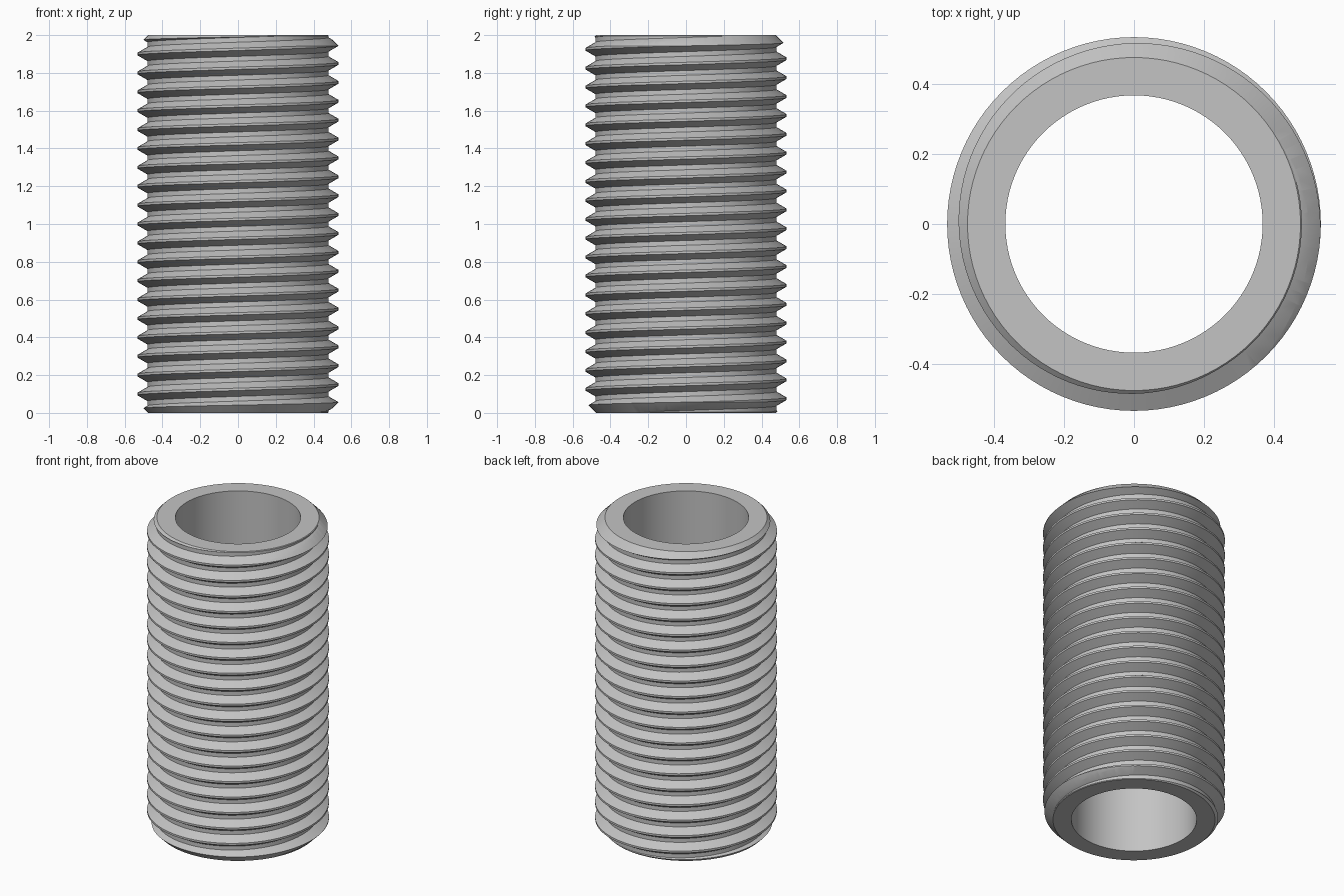
import bpy, bmesh
from math import cos, sin, tau, radians

if "Cube" in bpy.data.objects:
    bpy.data.objects.remove(bpy.data.objects["Cube"], do_unlink=True)

SIDES = 96
HEIGHT = 2.0
PITCH = 0.1
CREST, ROOT, BORE = 0.533, 0.479, 0.367
END_RADIUS, BLANK_RADIUS = 0.475, 0.57

steel = bpy.data.materials.new("plain grey steel")
steel.use_nodes = True
grey = (0.55, 0.55, 0.55, 1)
steel.diffuse_color = grey
steel.node_tree.nodes["Principled BSDF"].inputs["Base Color"].default_value = grey


def finish(bm, name):
    bmesh.ops.recalc_face_normals(bm, faces=bm.faces)
    mesh = bpy.data.meshes.new(name)
    bm.to_mesh(mesh)
    bm.free()
    mesh.materials.append(steel)
    obj = bpy.data.objects.new(name, mesh)
    bpy.context.collection.objects.link(obj)
    return obj


def ring_point(bm, radius, angle, z):
    return bm.verts.new((radius * cos(angle), radius * sin(angle), z))


def threaded_rod():
    """Right-handed helical thread, longer than the finished part."""
    flat, foot = PITCH / 16, PITCH * 3 / 8
    section = [(-foot, ROOT), (-flat, CREST), (flat, CREST), (foot, ROOT)]
    bm = bmesh.new()
    columns = []
    for j in range(SIDES):
        rise = PITCH * (0.5 + j / SIDES)
        columns.append([ring_point(bm, r, tau * j / SIDES, rise + PITCH * turn + dz)
                        for turn in range(-3, 23) for dz, r in section])
    # the last column joins the first one a full turn higher
    columns.append(columns[0][len(section):])
    for a, b in zip(columns, columns[1:]):
        for i in range(min(len(a), len(b)) - 1):
            bm.faces.new((a[i], b[i], b[i + 1], a[i + 1]))
    # close both ends beyond the finished length
    low, high = bm.verts.new((0, 0, -0.6)), bm.verts.new((0, 0, HEIGHT + 0.6))
    for edge in [e for e in bm.edges if e.is_boundary]:
        v1, v2 = edge.verts
        bm.faces.new((v1, v2, high if v1.co.z > HEIGHT / 2 else low))
    return finish(bm, "threaded_tube")


def chamfered_sleeve():
    """Bored blank with 45 degree end chamfers that trims the thread."""
    c = BLANK_RADIUS - END_RADIUS
    profile = [(BORE, 0), (END_RADIUS, 0), (BLANK_RADIUS, c),
               (BLANK_RADIUS, HEIGHT - c), (END_RADIUS, HEIGHT), (BORE, HEIGHT)]
    bm = bmesh.new()
    rings = [[ring_point(bm, r, tau * j / SIDES, z) for j in range(SIDES)]
             for r, z in profile]
    for a, b in zip(rings, rings[1:] + rings[:1]):
        for j in range(SIDES):
            k = (j + 1) % SIDES
            bm.faces.new((a[j], a[k], b[k], b[j]))
    return finish(bm, "trim_sleeve")


# Cut the thread to length, chamfer and bore it
tube = threaded_rod()
sleeve = chamfered_sleeve()
sleeve.hide_render = True
trim = tube.modifiers.new("trim", 'BOOLEAN')
trim.operation = 'INTERSECT'
trim.solver = 'EXACT'
trim.object = sleeve

bpy.ops.object.select_all(action='DESELECT')
tube.select_set(True)
bpy.context.view_layer.objects.active = tube
bpy.ops.object.modifier_apply(modifier=trim.name)
bpy.data.objects.remove(sleeve, do_unlink=True)
bpy.ops.object.shade_smooth_by_angle(angle=radians(30))
